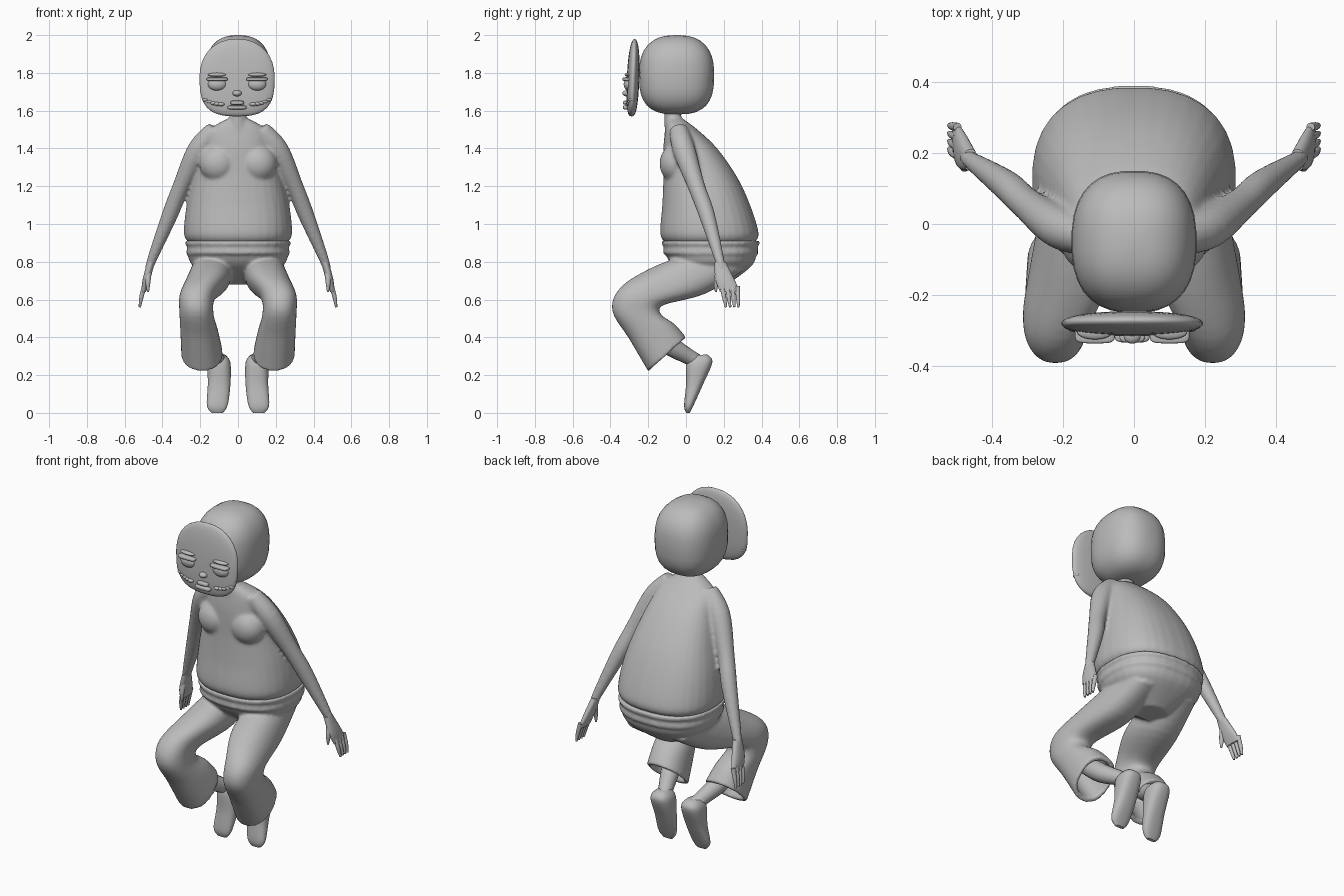
import bpy, bmesh, math
from mathutils import Vector

cube = bpy.data.objects.get("Cube")
if cube:
    bpy.data.objects.remove(cube)

shade = (0.5, 0.5, 0.5, 1)
clay = bpy.data.materials.new("clay grey")
clay.use_nodes = True
clay.diffuse_color = shade
clay.node_tree.nodes["Principled BSDF"].inputs["Base Color"].default_value = shade


def superellipse(angle, power):
    """Point on a unit superellipse; a power of two is a circle."""
    c, s = math.cos(angle), math.sin(angle)
    return (math.copysign(abs(c) ** (2 / power), c), math.copysign(abs(s) ** (2 / power), s))


def spline(rows, steps=5):
    """Smoothly interpolate a few key rows of numbers."""
    rows = [Vector(row) for row in rows]
    padded = [rows[0]] + rows + [rows[-1]]
    result = []
    for before, start, end, after in zip(padded, padded[1:], padded[2:], padded[3:]):
        for step in range(steps):
            t = step / steps
            leave, arrive = (end - before) / 2, (after - start) / 2
            bend = 3 * (end - start) - 2 * leave - arrive
            twist = 2 * (start - end) + leave + arrive
            result.append(start + leave * t + bend * t ** 2 + twist * t ** 3)
    return result + [rows[-1]]


def skin(bm, rings):
    """Bridge closed loops of points and cap both ends."""
    loops = [[bm.verts.new(point) for point in ring] for ring in rings]
    count = len(loops[0])
    for lower, upper in zip(loops, loops[1:]):
        for i in range(count):
            j = (i + 1) % count
            bm.faces.new((lower[i], lower[j], upper[j], upper[i]))
    bm.faces.new(loops[0])
    bm.faces.new(loops[-1])


def loft(bm, sections, power=2, count=32):
    """Each section: centre x, half width, front y and z, back y and z."""
    rings = []
    for x, half, front_y, front_z, back_y, back_z in sections:
        front, back = Vector((x, front_y, front_z)), Vector((x, back_y, back_z))
        middle, reach, across = (front + back) / 2, (back - front) / 2, Vector((half, 0, 0))
        ring = []
        for i in range(count):
            c, s = superellipse(math.tau * (i + 0.5) / count, power)
            ring.append(middle + across * c + reach * s)
        rings.append(ring)
    skin(bm, rings)


def level(rows):
    """Flat sections from height, half width, front y and back y."""
    return [(0, half, front, z, back, z) for z, half, front, back in rows]


def tube(bm, rows, count=16):
    """Round limb through rows of x, y, z and radius."""
    path = spline(rows)
    rings = []
    for i, (x, y, z, radius) in enumerate(path):
        along = (path[min(i + 1, len(path) - 1)] - path[max(i - 1, 0)]).to_3d().normalized()
        u = along.cross(Vector((1, 0, 0))).normalized()
        v = along.cross(u)
        angles = [math.tau * k / count for k in range(count)]
        rings.append([Vector((x, y, z)) + (u * math.cos(a) + v * math.sin(a)) * radius
                      for a in angles])
    skin(bm, rings)


def blob(bm, centre, size, power=2, low_power=2, lean=0, count=32):
    """Rounded solid whose lower half may be squarer; lean tilts it in depth."""
    rings = []
    half = count // 2
    for k in range(half + 1):
        latitude = math.pi * (k / half - 0.5) * 0.98
        wide, high = superellipse(latitude, low_power if latitude < 0 else power)
        ring = []
        for i in range(count):
            c, s = superellipse(math.tau * (i + 0.5) / count, power)
            offset = Vector((c * wide * size[0], s * wide * size[1], high * size[2]))
            offset.y += lean * offset.z
            ring.append(Vector(centre) + offset)
        rings.append(ring)
    skin(bm, rings)


def mirror(bm):
    """Copy everything built so far to the other side."""
    copy = bmesh.ops.duplicate(bm, geom=bm.verts[:] + bm.edges[:] + bm.faces[:])
    for item in copy["geom"]:
        if isinstance(item, bmesh.types.BMVert):
            item.co.x *= -1


def finish(name, bm, voxel=0):
    bmesh.ops.recalc_face_normals(bm, faces=bm.faces)
    mesh = bpy.data.meshes.new(name)
    bm.to_mesh(mesh)
    bm.free()
    mesh.materials.append(clay)
    mesh.polygons.foreach_set("use_smooth", [True] * len(mesh.polygons))
    mesh.set_sharp_from_angle(angle=math.radians(50))
    part = bpy.data.objects.new(name, mesh)
    bpy.context.collection.objects.link(part)
    if voxel:
        fuse = part.modifiers.new("Fuse", 'REMESH')
        fuse.mode = 'VOXEL'
        fuse.voxel_size = voxel
        fuse.use_smooth_shade = True
        soften = part.modifiers.new("Soften", 'SMOOTH')
        soften.iterations = 4
    return part


# Arms, chest, torso and neck fused into one body
bm = bmesh.new()
tube(bm, [(.12, -.04, 1.5, .05), (.21, -.01, 1.39, .06), (.3, .055, 1.2, .046),
          (.36, .11, 1.05, .043), (.46, .18, .8, .025), (.47, .19, .75, .02)])
blob(bm, (.105, -.055, 1.32), (.1, .085, .1))
mirror(bm)
loft(bm, spline(level([(.9, .26, -.11, .36), (.95, .287, -.137, .385), (1.1, .272, -.126, .34),
                       (1.25, .235, -.12, .27), (1.4, .19, -.12, .165),
                       (1.5, .15, -.11, .06), (1.56, .05, -.1, -.02)])), 2.4)
tube(bm, [(0, -.06, 1.5, .055), (0, -.07, 1.56, .045), (0, -.07, 1.63, .045)])
finish("body", bm, .01)

# Hands with four fingers and a thumb
bm = bmesh.new()
loft(bm, spline([(.46, .02, .15, .8, .21, .8), (.485, .02, .155, .71, .26, .7),
                 (.5, .012, .18, .64, .285, .64)]), 2.3)
for i in range(4):
    root, tip = .192 + .027 * i, .212 + .022 * i
    tube(bm, [(.497, root, .67, .012), (.512, (root + tip) / 2, .61, .011), (.52, tip, .56, .006)])
tube(bm, [(.474, .17, .74, .016), (.477, .16, .69, .013), (.476, .158, .64, .005)])
mirror(bm)
finish("hands", bm)

# Trousers: two bent legs with hollow cuffs, a seat and waistband seams
bm = bmesh.new()
outside = spline([(.13, .1, .02, .85, .3, .75), (.16, .115, -.2, .76, .1, .63),
                  (.215, .095, -.35, .66, -.12, .57), (.22, .09, -.39, .54, -.13, .52),
                  (.205, .1, -.3, .39, -.06, .47), (.19, .11, -.2, .22, 0, .4)])
inside = []
for x, half, front_y, front_z, back_y, back_z in reversed(outside[-7:]):
    front, back = Vector((front_y, front_z)), Vector((back_y, back_z))
    inside.append((x, half * 0.8, *front.lerp(back, 0.1), *back.lerp(front, 0.1)))
loft(bm, outside + inside, 2.3)
mirror(bm)
loft(bm, spline(level([(.905, .272, -.12, .385), (.86, .268, -.115, .376),
                       (.78, .24, -.07, .35), (.68, .08, .07, .22)])), 2.4)
for z, grow in ((.9, .008), (.85, .002)):
    loft(bm, level([(edge, .272 + grow, -.12 - grow, .382 + grow)
                    for edge in (z - .01, z + .01)]), 2.4)
finish("trousers", bm, .009)

# Bare shins and feet pointing down
bm = bmesh.new()
tube(bm, [(.2, -.2, .46, .05), (.16, -.09, .36, .052), (.12, .01, .3, .042), (.1, .06, .27, .04)])
loft(bm, spline([(.1, .035, .02, .3, .11, .31), (.1, .06, 0, .26, .14, .27),
                 (.1, .06, 0, .15, .09, .15), (.11, .055, -.01, .04, .04, .04),
                 (.11, .03, 0, 0, .02, 0)]), 2.5)
mirror(bm)
finish("shins_and_feet", bm)

# Head
bm = bmesh.new()
blob(bm, (0, -.05, 1.79), (.176, .2, .21), 2.5, 2.8)
finish("head", bm)

# Domed face plate floating before the head
bm = bmesh.new()
blob(bm, (0, -.28, 1.775), (.2, .033, .205), 2.2, 2.9, lean=.04)
finish("face_plate", bm).location.x = -.005

# Heavy-lidded eyes, brows, cheek folds, nose and lips
bm = bmesh.new()
blob(bm, (.105, -.3, 1.74), (.05, .03, .036))
blob(bm, (.105, -.31, 1.767), (.056, .026, .01), 4, 4)
blob(bm, (.105, -.303, 1.79), (.05, .022, .011))
for i in range(5):
    blob(bm, (.085 + .02 * i, -.306 + .005 * i, 1.634 + .0015 * i * i), (.02, .018, .011))
mirror(bm)
blob(bm, (0, -.315, 1.692), (.024, .022, .016))
for z, width in ((1.642, .036), (1.617, .05)):
    blob(bm, (0, -.308, z), (width, .026, .011), 4, 4)
finish("facial_features", bm).location.x = -.005
